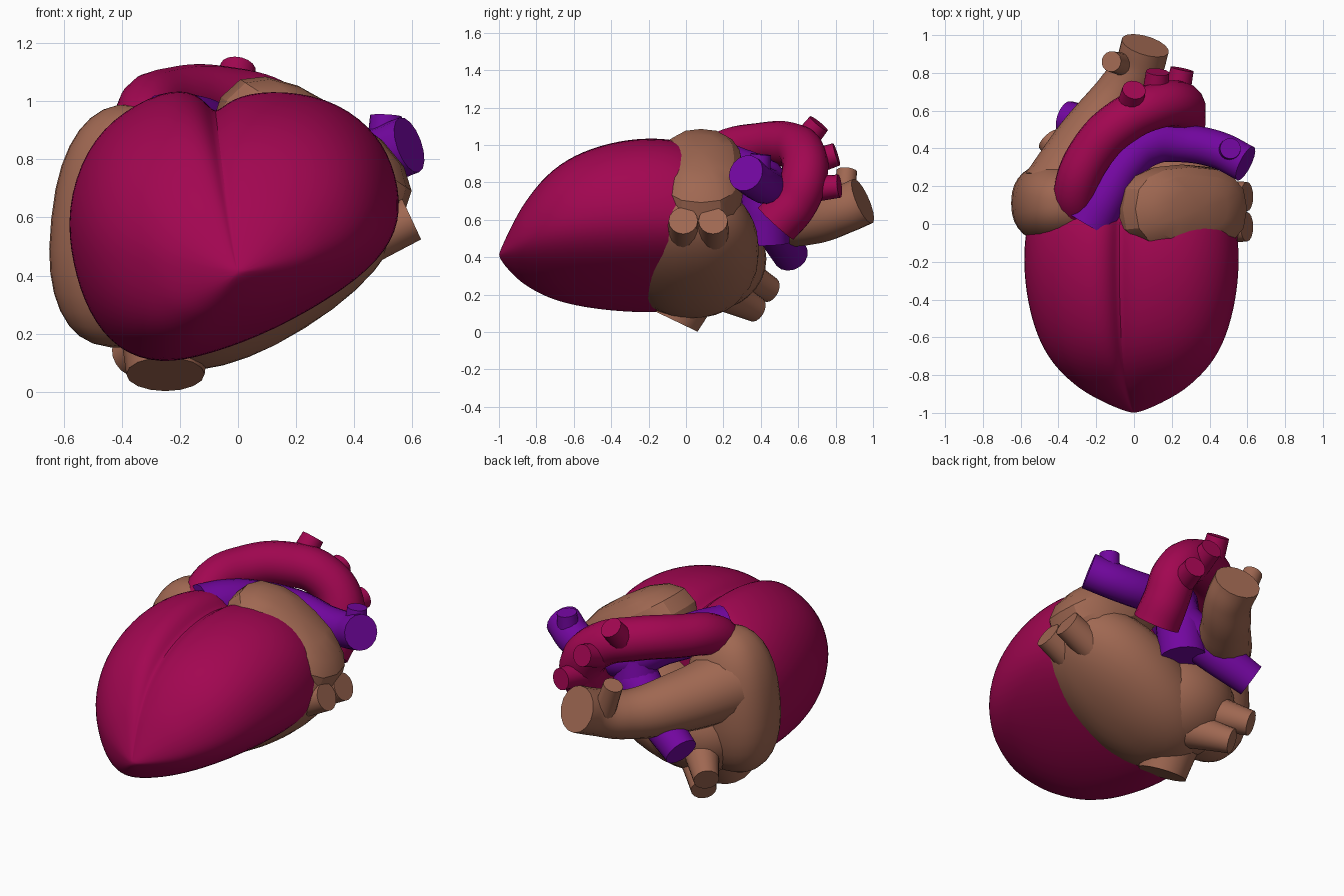
import bpy, bmesh, math
from mathutils import Vector, Matrix

cube = bpy.data.objects.get("Cube")
if cube:
    bpy.data.objects.remove(cube, do_unlink=True)


def material(name, rgb):
    m = bpy.data.materials.new(name)
    m.use_nodes = True
    m.diffuse_color = (*rgb, 1)
    m.node_tree.nodes["Principled BSDF"].inputs["Base Color"].default_value = (*rgb, 1)
    return m


CRIMSON = material("crimson muscle", (0.36, 0.002, 0.082))
BROWN = material("brown tissue", (0.35, 0.138, 0.084))
PURPLE = material("purple vessel", (0.17, 0.002, 0.35))


def add(name, mesh, mat, angle=40):
    mesh.materials.clear()
    mesh.materials.append(mat)
    mesh.shade_smooth()
    mesh.set_sharp_from_angle(angle=math.radians(angle))
    obj = bpy.data.objects.new(name, mesh)
    bpy.context.collection.objects.link(obj)
    return obj


def tube(name, mat, points, radii):
    """Capped round vessel along a smooth path."""
    curve = bpy.data.curves.new(name, "CURVE")
    curve.dimensions = "3D"
    curve.bevel_depth = 1
    curve.bevel_resolution = 6
    curve.use_fill_caps = True
    curve.resolution_u = 8
    spline = curve.splines.new("BEZIER")
    spline.bezier_points.add(len(points) - 1)
    for bp, p, r in zip(spline.bezier_points, points, radii):
        bp.co, bp.radius = p, r
        bp.handle_left_type = bp.handle_right_type = "AUTO"
    path = bpy.data.objects.new(name + "_path", curve)
    bpy.context.collection.objects.link(path)
    bpy.context.view_layer.update()
    graph = bpy.context.evaluated_depsgraph_get()
    mesh = bpy.data.meshes.new_from_object(path.evaluated_get(graph))
    bpy.data.objects.remove(path, do_unlink=True)
    return add(name, mesh, mat)


def stub(name, mat, tip, direction, r, length, flare=1.15):
    """Short cut vessel ending at tip."""
    tip, d = Vector(tip), Vector(direction).normalized()
    return tube(name, mat, [tip - d * length, tip], [r * flare, r])


def blob(name, mat, centre, radii, tilt=0, boxy=1.0, segments=32, angle=40):
    """Ellipsoid tilted about y; boxy below 1 squares it off."""
    bm = bmesh.new()
    bmesh.ops.create_uvsphere(bm, u_segments=segments, v_segments=segments // 2, radius=1)
    for v in bm.verts:
        v.co = Vector([math.copysign(abs(c) ** boxy, c) * r for c, r in zip(v.co, radii)])
    bm.transform(Matrix.Translation(centre) @ Matrix.Rotation(math.radians(tilt), 4, "Y"))
    mesh = bpy.data.meshes.new(name)
    bm.to_mesh(mesh)
    bm.free()
    return add(name, mesh, mat, angle)


# Ventricles: grooved cross-section lofted from the apex to the base,
# the upper half sloping down to the apex sooner than the sides
section = [(-.08, .95), (-.12, 1.02), (-.22, 1.055), (-.40, .975), (-.53, .84), (-.595, .63),
           (-.575, .44), (-.52, .27), (-.42, .14), (-.27, .09), (-.1, .125), (.12, .205),
           (.38, .355), (.52, .485), (.57, .62), (.54, .79), (.46, .92), (.31, 1.02),
           (.11, 1.045), (-.03, 1.015)]
rings = [(-1, .03), (-.965, .2), (-.9, .42), (-.85, .54), (-.75, .73), (-.6, .88),
         (-.4, .97), (-.22, 1), (-.08, .99), (.05, .95), (.07, .85)]
APEX_Z = .41
bm = bmesh.new()
loops = []
for y, s in rings:
    loops.append([bm.verts.new((x * s, y, APEX_Z + (z - APEX_Z) * (s ** 1.2 if z > APEX_Z else s)))
                  for x, z in section])
n = len(section)
for a, b in zip(loops, loops[1:]):
    for i in range(n):
        j = (i + 1) % n
        bm.faces.new((a[i], a[j], b[j], b[i]))
bm.faces.new(loops[0])
bm.faces.new(loops[-1])
bmesh.ops.recalc_face_normals(bm, faces=bm.faces)
mesh = bpy.data.meshes.new("ventricles")
bm.to_mesh(mesh)
bm.free()
ventricles = add("ventricles", mesh, CRIMSON, 80)
smooth = ventricles.modifiers.new("Smooth", "SUBSURF")
smooth.levels = smooth.render_levels = 2

# Atria and the faceted left auricle
blob("left_atrium", BROWN, (.095, .03, .435), (.525, .36, .255), tilt=-32, boxy=.92)
blob("right_atrium", BROWN, (-.395, .11, .57), (.25, .22, .42), tilt=6, boxy=.85)
blob("left_auricle", BROWN, (.255, .08, .81), (.375, .235, .19), tilt=33, boxy=.8,
     segments=16, angle=25)
blob("atrial_floor", BROWN, (-.19, .11, .39), (.34, .32, .28))

# Caval veins
tube("superior_vena_cava", BROWN,
     [(-.40, .17, .68), (-.26, .42, .63), (-.08, .68, .605), (.025, .83, .65), (.06, .945, .70)],
     [.2, .17, .135, .13, .13])
stub("superior_cava_branch", BROWN, (-.12, .86, .86), (-.4, .1, 1), .055, .24)
stub("inferior_vena_cava", BROWN, (-.25, -.06, .06), (0, -.43, -.9), .135, .3, 1.3)

# Pulmonary veins, two on each side
for i, y in enumerate((-.015, .145)):
    stub(f"left_pulmonary_vein_{i + 1}", BROWN, (.598, y, .595), (.9, 0, .42), .078, .25)
for i, tip in enumerate([(-.45, .45, .225), (-.38, .375, .12)]):
    stub(f"right_pulmonary_vein_{i + 1}", BROWN, tip, (-.6, .65, -.35), .07, .36, 1.7)

# Aorta with its three arch branches
tube("aorta", CRIMSON,
     [(-.28, .03, .8), (-.31, .18, .95), (-.21, .4, 1.0), (-.05, .55, 1.0),
      (.12, .625, .95), (.24, .63, .82), (.255, .58, .69), (.245, .48, .58)],
     [.11, .115, .12, .122, .122, .125, .125, .13])
for i, (tip, d) in enumerate([((0, .71, 1.115), (.15, .6, .75)),
                              ((.125, .805, .95), (.1, .95, .3)),
                              ((.255, .82, .78), (.2, .95, .1))]):
    stub(f"arch_branch_{i + 1}", CRIMSON, tip, d, .062, .16)

# Pulmonary artery: trunk, both branches and the cut lower end
tube("pulmonary_trunk", PURPLE,
     [(-.24, .0, .89), (-.16, .14, .9), (-.06, .3, .87), (.08, .42, .81),
      (.28, .425, .785), (.45, .39, .8), (.59, .32, .85)],
     [.14, .125, .11, .115, .1, .1, .1])
stub("left_artery_branch", PURPLE, (.51, .4, .95), (.05, .1, 1), .055, .13)
tube("lower_artery", PURPLE, [(.05, .41, .82), (.03, .42, .66), (.01, .425, .475)],
     [.11, .13, .13])
tube("right_artery", PURPLE, [(.03, .42, .68), (-.15, .49, .54), (-.36, .56, .41)], [.13, .11, .095])
